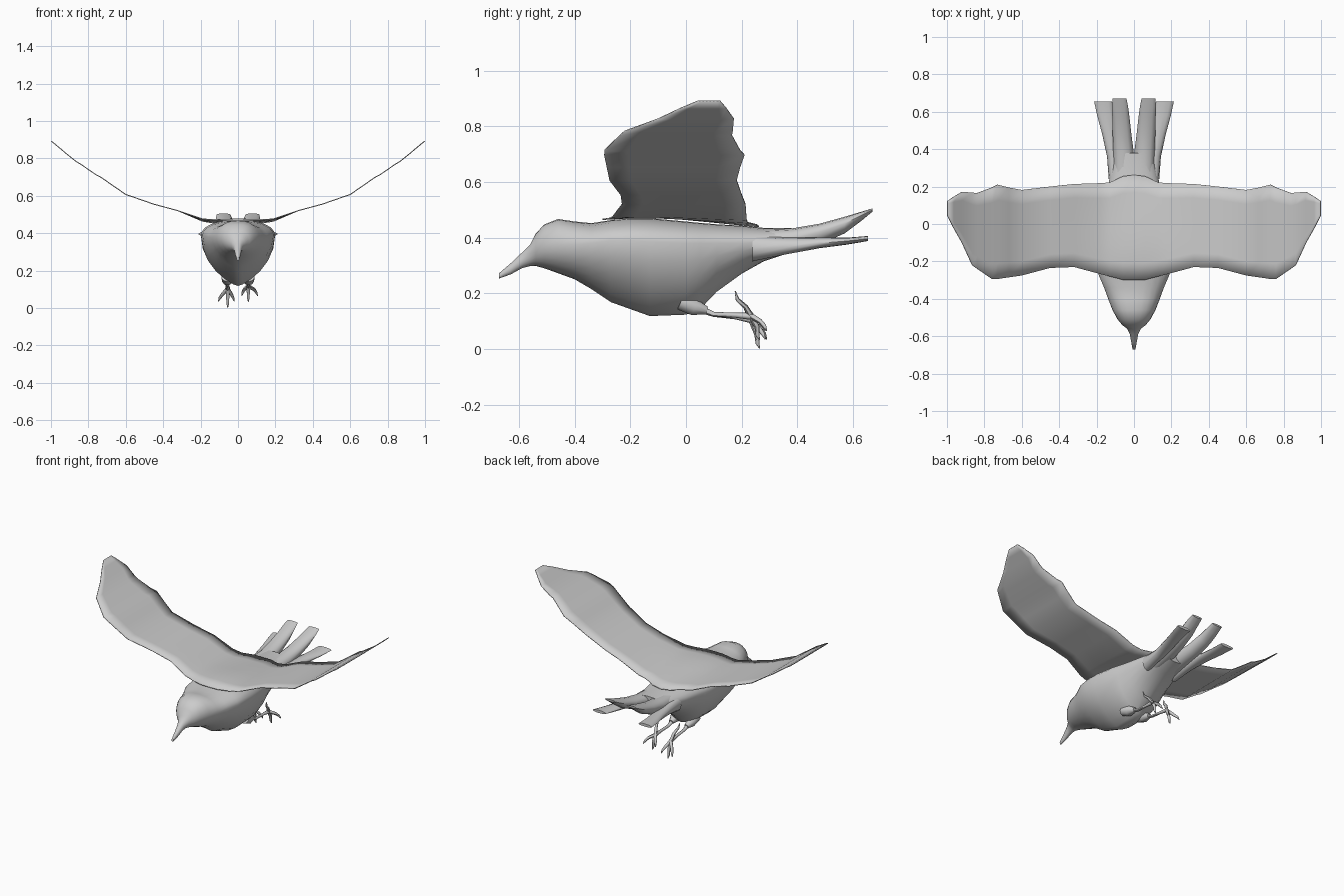
import bpy, bmesh, math
from mathutils import Vector


def finish(bm, name, angle=60):
    bmesh.ops.recalc_face_normals(bm, faces=bm.faces)
    me = bpy.data.meshes.new(name)
    bm.to_mesh(me)
    bm.free()
    ob = bpy.data.objects.new(name, me)
    bpy.context.collection.objects.link(ob)
    bpy.ops.object.select_all(action='DESELECT')
    bpy.context.view_layer.objects.active = ob
    ob.select_set(True)
    bpy.ops.object.shade_smooth_by_angle(angle=math.radians(angle))
    return ob


def skin(bm, rings):
    rows = [[bm.verts.new(p) for p in r] for r in rings]
    n = len(rows[0])
    for a, b in zip(rows, rows[1:]):
        for i in range(n):
            j = (i + 1) % n
            bm.faces.new((a[i], a[j], b[j], b[i]))
    bm.faces.new(rows[0])
    bm.faces.new(rows[-1])


def section(y, bot, mid, top, w, p=1.0, x=0.0, n=24):
    """Cross-section in xz; p > 1 pinches the lower half towards a keel."""
    pts = []
    for i in range(n):
        a = 2 * math.pi * i / n
        c, s = math.cos(a), math.sin(a)
        e = p if s < 0 else 0.85
        h = top - mid if s > 0 else mid - bot
        pts.append((x + w * math.copysign(abs(c) ** e, c), y, mid + h * s))
    return pts


def tube(bm, path, radii, n=6):
    path = [Vector(p) for p in path]
    rings = []
    for i, (p, r) in enumerate(zip(path, radii)):
        d = (path[min(i + 1, len(path) - 1)] - path[max(i - 1, 0)]).normalized()
        u = d.cross(Vector((1, 0.1, 0))).normalized()
        v = d.cross(u)
        rings.append([p + r * (u * math.cos(t) + v * math.sin(t))
                      for t in (2 * math.pi * k / n for k in range(n))])
    skin(bm, rings)


# Body with head and beak: y, bottom, widest height, top, half width, keel
body = [
    (-0.672, 0.253, 0.262, 0.272, 0.007, 1),
    (-0.63, 0.268, 0.288, 0.308, 0.015, 1),
    (-0.59, 0.290, 0.320, 0.346, 0.022, 1),
    (-0.56, 0.298, 0.343, 0.376, 0.037, 1),
    (-0.54, 0.298, 0.36, 0.415, 0.063, 1),
    (-0.51, 0.290, 0.37, 0.447, 0.088, 1),
    (-0.46, 0.272, 0.375, 0.467, 0.115, 1.1),
    (-0.40, 0.250, 0.375, 0.458, 0.138, 1.2),
    (-0.34, 0.215, 0.38, 0.452, 0.16, 1.4),
    (-0.27, 0.168, 0.39, 0.463, 0.19, 1.6),
    (-0.20, 0.143, 0.39, 0.470, 0.198, 1.6),
    (-0.13, 0.118, 0.385, 0.470, 0.198, 1.5),
    (0.0, 0.123, 0.38, 0.458, 0.185, 1.4),
    (0.05, 0.142, 0.38, 0.453, 0.172, 1.3),
    (0.11, 0.205, 0.38, 0.448, 0.158, 1.2),
    (0.20, 0.270, 0.38, 0.443, 0.14, 1.1),
    (0.28, 0.315, 0.385, 0.435, 0.122, 1),
    (0.38, 0.348, 0.395, 0.435, 0.10, 1),
]
bm = bmesh.new()
skin(bm, [section(*r) for r in body])
finish(bm, "body")

# Tail feathers: y, bottom, middle, top, half width, x
inner = [(0.26, 0.32, 0.38, 0.428, 0.05, 0.058), (0.38, 0.35, 0.395, 0.433, 0.055, 0.056),
         (0.48, 0.375, 0.42, 0.450, 0.05, 0.064), (0.57, 0.415, 0.45, 0.475, 0.046, 0.07),
         (0.63, 0.460, 0.48, 0.493, 0.043, 0.075), (0.67, 0.493, 0.50, 0.505, 0.037, 0.077)]
outer = [(0.24, 0.315, 0.36, 0.41, 0.035, 0.10), (0.36, 0.34, 0.365, 0.40, 0.034, 0.11),
         (0.48, 0.362, 0.38, 0.40, 0.04, 0.13), (0.58, 0.375, 0.388, 0.40, 0.045, 0.152),
         (0.655, 0.388, 0.396, 0.406, 0.048, 0.165)]
for name, rows in (("inner_tail_feather", inner), ("outer_tail_feather", outer)):
    for s, side in ((1, "right"), (-1, "left")):
        bm = bmesh.new()
        skin(bm, [section(y, b, m, t, w, 1, s * x, 12) for y, b, m, t, w, x in rows])
        finish(bm, f"{name}_{side}", 50)

# Wings: one thin sheet across the back; x, leading y, trailing y, z
half = [(0.0, -0.30, 0.262, 0.476), (0.06, -0.298, 0.255, 0.474), (0.13, -0.28, 0.222, 0.472),
        (0.19, -0.265, 0.218, 0.476), (0.32, -0.23, 0.214, 0.52), (0.45, -0.235, 0.20, 0.555),
        (0.60, -0.275, 0.182, 0.607), (0.67, -0.285, 0.195, 0.655), (0.73, -0.294, 0.21, 0.697),
        (0.76, -0.293, 0.195, 0.713), (0.84, -0.238, 0.165, 0.768), (0.865, -0.22, 0.168, 0.783),
        (0.92, -0.10, 0.172, 0.827), (0.965, -0.02, 0.145, 0.865), (0.998, 0.045, 0.122, 0.892)]
stations = [(-x, a, b, z) for x, a, b, z in reversed(half[1:])] + half
bm = bmesh.new()
rows = []
for x, a, b, z in stations:
    row = []
    for k in range(7):
        y = a + (b - a) * k / 6
        # near the body the sheet follows the slope of the back
        near = max(0.0, 1 - abs(x) / 0.3)
        row.append(bm.verts.new((x, y, z - near * 0.10 * max(0, y + 0.1)
                                 - near * 0.10 * max(0, -0.2 - y))))
    rows.append(row)
for a, b in zip(rows, rows[1:]):
    for k in range(6):
        bm.faces.new((a[k], b[k], b[k + 1], a[k + 1]))
wings = finish(bm, "wings", 40)
mod = wings.modifiers.new("thickness", 'SOLIDIFY')
mod.thickness = 0.005
mod.offset = 0

# Legs: thigh, shank, three front toes and a hind toe; right foot sits a little higher
for s, side, up in ((1, "right", 0.03), (-1, "left", 0.0)):
    bm = bmesh.new()
    ankle = (s * 0.055, 0.235, 0.105 + up * 0.4)
    tube(bm, [(s * 0.06, -0.02, 0.17), (s * 0.057, 0.03, 0.15), (s * 0.055, 0.075, 0.138)],
         [0.03, 0.03, 0.014], 10)
    tube(bm, [(s * 0.055, 0.06, 0.14), (s * 0.055, 0.10, 0.124), (s * 0.055, 0.18, 0.115 + up * 0.2),
              ankle], [0.013, 0.009, 0.009, 0.013])
    for dx, y1, z1, y2, z2 in ((0.0, 0.255, 0.05, 0.265, 0.002), (0.05, 0.265, 0.07, 0.29, 0.035),
                               (-0.035, 0.265, 0.07, 0.285, 0.035)):
        tube(bm, [ankle, (s * (0.055 + dx * 0.6), y1, z1 + up),
                  (s * (0.055 + dx * 0.85), y2 - 0.008, z2 + 0.018 + up),
                  (s * (0.055 + dx), y2, z2 + up)], [0.011, 0.009, 0.007, 0.002])
    tube(bm, [ankle, (s * 0.065, 0.215, 0.15), (s * 0.075, 0.185, 0.178), (s * 0.08, 0.177, 0.207)],
         [0.011, 0.009, 0.007, 0.002])
    finish(bm, f"leg_{side}")
